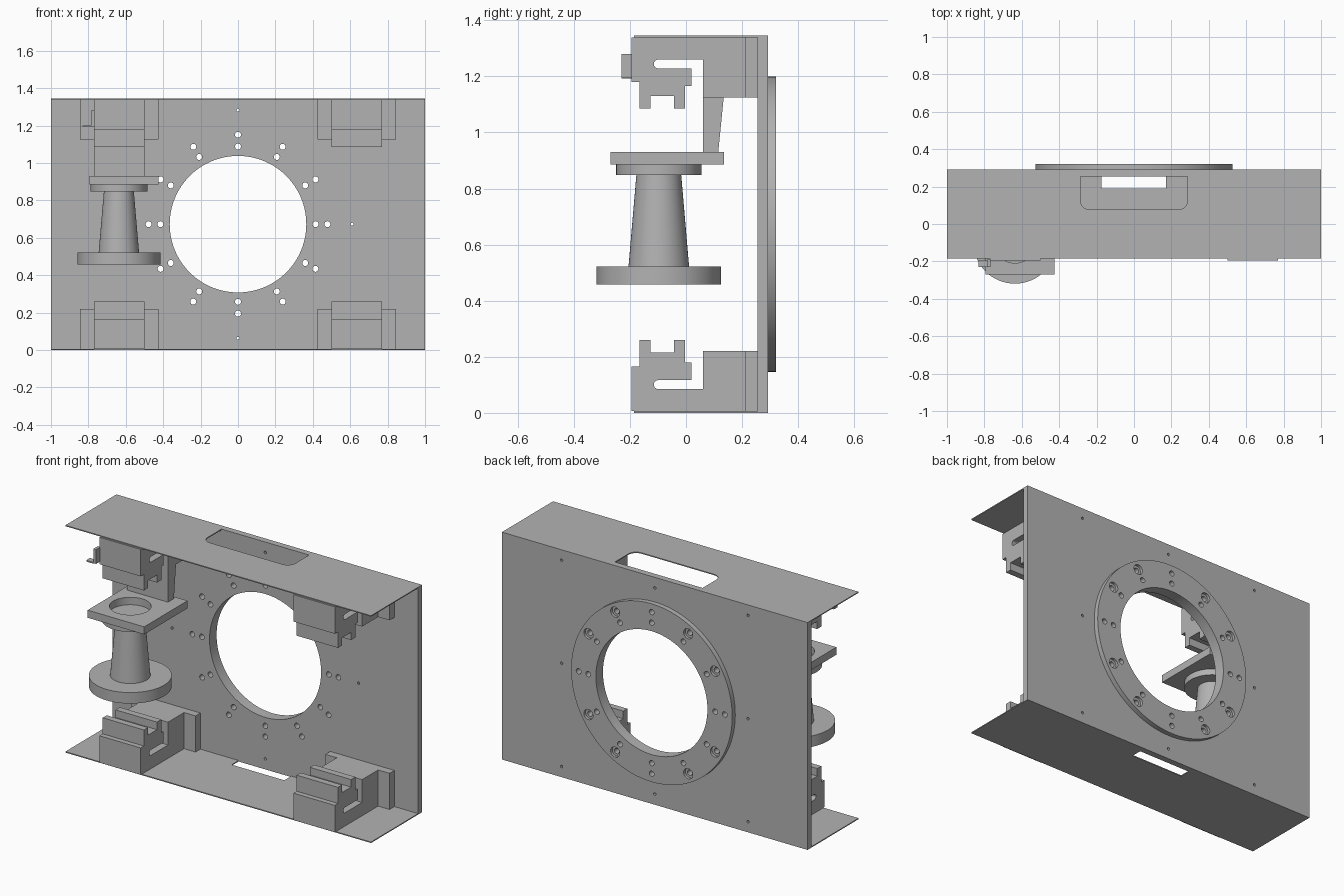
import bpy, bmesh, math
from mathutils import Matrix, Vector

if "Cube" in bpy.data.objects:
    bpy.data.objects.remove(bpy.data.objects["Cube"])

grey = bpy.data.materials.new("machined grey")
grey.use_nodes = True
grey.diffuse_color = (0.45, 0.45, 0.45, 1)
grey.node_tree.nodes["Principled BSDF"].inputs["Base Color"].default_value = (0.45, 0.45, 0.45, 1)

HEIGHT = 1.345
MID = HEIGHT / 2
SHEET = 0.006


def finish(name, bm):
    """Turn a bmesh into a named grey object."""
    bmesh.ops.recalc_face_normals(bm, faces=bm.faces)
    mesh = bpy.data.meshes.new(name)
    bm.to_mesh(mesh)
    bm.free()
    mesh.materials.append(grey)
    obj = bpy.data.objects.new(name, mesh)
    bpy.context.collection.objects.link(obj)
    return obj


def activate(obj):
    bpy.ops.object.select_all(action='DESELECT')
    obj.select_set(True)
    bpy.context.view_layer.objects.active = obj


def smooth(obj):
    activate(obj)
    bpy.ops.object.shade_smooth_by_angle(angle=math.radians(30))


def prism(name, points, axis, lo, hi):
    """Extrude a 2D outline along x (points are y, z) or z (points are x, y)."""
    place = (lambda p: (lo, *p)) if axis == "x" else (lambda p: (*p, lo))
    shift = Vector((hi - lo, 0, 0)) if axis == "x" else Vector((0, 0, hi - lo))
    bm = bmesh.new()
    face = bm.faces.new([bm.verts.new(place(p)) for p in points])
    ext = bmesh.ops.extrude_face_region(bm, geom=[face])
    bmesh.ops.translate(bm, vec=shift, verts=[g for g in ext["geom"] if isinstance(g, bmesh.types.BMVert)])
    return finish(name, bm)


def box(name, x0, x1, y0, y1, z0, z1):
    return prism(name, [(x0, y0), (x1, y0), (x1, y1), (x0, y1)], "z", z0, z1)


def arc(cx, cy, r, start, end, n=8):
    angles = [math.radians(start + (end - start) * i / n) for i in range(n + 1)]
    return [(cx + r * math.cos(a), cy + r * math.sin(a)) for a in angles]


def discs(name, items, y0, y1):
    """Cylinders along y; each item is (x, z, radius, sides)."""
    bm = bmesh.new()
    for x, z, r, sides in items:
        mat = Matrix.Translation((x, (y0 + y1) / 2, z)) @ Matrix.Rotation(math.pi / 2, 4, 'X')
        bmesh.ops.create_cone(bm, cap_ends=True, segments=sides, radius1=r, radius2=r,
                              depth=y1 - y0, matrix=mat)
    return finish(name, bm)


def cut(target, cutter):
    cutter.hide_render = True
    mod = target.modifiers.new("cut", 'BOOLEAN')
    mod.operation = 'DIFFERENCE'
    mod.solver = 'EXACT'
    mod.object = cutter
    activate(target)
    bpy.ops.object.modifier_apply(modifier=mod.name)


def polar(r, degrees):
    a = math.radians(degrees)
    return r * math.cos(a), MID + r * math.sin(a)


# Back plate and rear ring, drilled together
plate = box("back_plate", -1, 1, 0.255, 0.292, 0, HEIGHT)
ring = discs("rear_ring", [(0, MID, 0.527, 128)], 0.292, 0.321)

bolts = [(*polar(r, a), 0.016, 16) for r in (0.415, 0.478) for a in range(0, 360, 30)]
pins = [(x, MID + z, 0.008, 12) for x in (-0.61, 0, 0.61) for z in (-0.61, 0, 0.61) if x or z]
bore = [(0, MID, 0.365, 128)]
drill = discs("drill_cutter", bore + bolts, 0.2, 0.4)
pin_drill = discs("pin_cutter", pins, 0.2, 0.4)
sink = discs("counterbore_cutter",
             [(*polar(0.478, a), 0.03, 24) for a in range(0, 360, 30) if a % 90], 0.305, 0.4)
cut(plate, drill)
cut(plate, pin_drill)
cut(ring, drill)
cut(ring, sink)
for cutter in (drill, pin_drill, sink):
    bpy.data.objects.remove(cutter)
smooth(plate)
smooth(ring)


# Thin top and bottom sheets with a notch against the plate
def sheet(name, notch, z0):
    outline = [(-1, -0.185), (1, -0.185), (1, 0.255)] + notch + [(-1, 0.255)]
    prism(name, outline, "z", z0, z0 + SHEET)


r = 0.05
sheet("top_sheet", [(0.287, 0.255)] + arc(0.287 - r, 0.077 + r, r, 0, -90)
      + arc(-0.287 + r, 0.077 + r, r, -90, -180) + [(-0.287, 0.255)], HEIGHT - SHEET)
sheet("bottom_sheet", [(0.17, 0.255), (0.17, 0.19), (-0.175, 0.19), (-0.175, 0.255)], 0)

# Four slotted clamps, each with a wide mounting flange
clamp = [(-0.195, SHEET), (0.21, SHEET), (0.21, 0.22), (0.06, 0.22), (0.06, 0.085)]
clamp += arc(-0.099, 0.101, 0.016, 270, 90)
clamp += [(0.02, 0.117), (0.02, 0.18), (-0.003, 0.18), (-0.003, 0.26), (-0.043, 0.26),
          (-0.043, 0.215), (-0.127, 0.215), (-0.127, 0.26), (-0.165, 0.26),
          (-0.165, 0.165), (-0.195, 0.165)]
for side, cx in (("right", -0.635), ("left", 0.635)):
    for level in ("lower", "upper"):
        flip = (lambda z: z) if level == "lower" else (lambda z: HEIGHT - z)
        prism(f"{level}_{side}_clamp", [(y, flip(z)) for y, z in clamp], "x", cx - 0.135, cx + 0.135)
        z0, z1 = sorted((flip(SHEET), flip(0.22)))
        box(f"{level}_{side}_flange", cx - 0.21, cx + 0.21, 0.21, 0.255, z0, z1)

# Small latch on the upper right clamp
box("latch_tab", -0.785, -0.768, -0.23, -0.19, 1.195, 1.28)
box("latch_blade", -0.832, -0.785, -0.23, -0.195, 1.192, 1.2)

# Tapered hanger carrying the spindle
prism("spindle_hanger", [(0.06, 0.93), (0.115, 0.93), (0.135, 1.13), (0.06, 1.13)], "x", -0.77, -0.5)

# Square seat with a round opening
SX, SY = -0.637, -0.097
seat = box("spindle_seat", -0.795, -0.425, -0.27, 0.135, 0.885, 0.93)
bm = bmesh.new()
bmesh.ops.create_cone(bm, cap_ends=True, segments=48, radius1=0.112, radius2=0.112, depth=0.3,
                      matrix=Matrix.Translation((SX, SY, 0.9)))
opening = finish("seat_cutter", bm)
cut(seat, opening)
bpy.data.objects.remove(opening)
smooth(seat)

# Spindle turned from one profile: foot disc, tapered shaft, collar
profile = [(0, 0.457), (0.222, 0.457), (0.222, 0.522), (0.108, 0.522),
           (0.08, 0.848), (0.152, 0.848), (0.152, 0.886), (0, 0.886)]
bm = bmesh.new()
verts = [bm.verts.new((SX + x, SY, z)) for x, z in profile]
edges = [bm.edges.new(pair) for pair in zip(verts, verts[1:])]
bmesh.ops.spin(bm, geom=verts + edges, cent=(SX, SY, 0), axis=(0, 0, 1),
               angle=math.tau, steps=64)
bmesh.ops.remove_doubles(bm, verts=bm.verts, dist=0.0005)
smooth(finish("spindle", bm))
